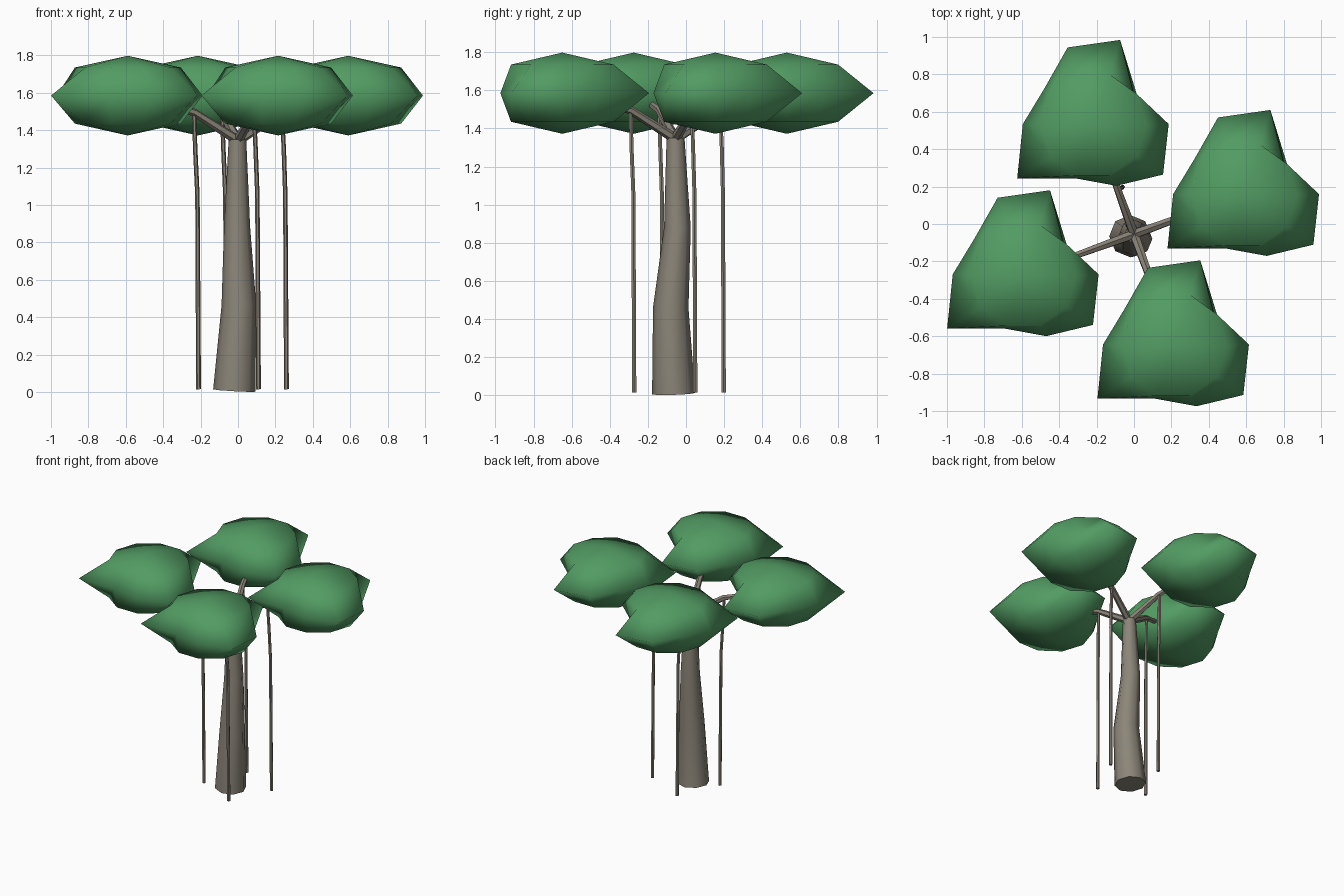
import bpy, bmesh
from math import cos, sin, pi, radians
from mathutils import Vector

if "Cube" in bpy.data.objects:
    bpy.data.objects.remove(bpy.data.objects["Cube"])


def material(name, rgb):
    m = bpy.data.materials.new(name)
    m.diffuse_color = (*rgb, 1)
    m.use_nodes = True
    m.node_tree.nodes["Principled BSDF"].inputs["Base Color"].default_value = m.diffuse_color
    return m


bark = material("bark", (0.26, 0.235, 0.19))
leaf = material("leaf", (0.085, 0.33, 0.125))


def loft(name, rings, mat, poles=None):
    """Skin a list of rings; end in flat caps, or in the two given poles."""
    bm = bmesh.new()
    loops = [[bm.verts.new(p) for p in r] for r in rings]
    n = len(loops[0])
    for a, b in zip(loops, loops[1:]):
        for i in range(n):
            j = (i + 1) % n
            bm.faces.new((a[i], a[j], b[j], b[i]))
    if poles:
        lo, hi = (bm.verts.new(p) for p in poles)
        for i in range(n):
            j = (i + 1) % n
            bm.faces.new((lo, loops[0][j], loops[0][i]))
            bm.faces.new((hi, loops[-1][i], loops[-1][j]))
    else:
        bm.faces.new(loops[0][::-1])
        bm.faces.new(loops[-1])
    bmesh.ops.recalc_face_normals(bm, faces=bm.faces)
    mesh = bpy.data.meshes.new(name)
    bm.to_mesh(mesh)
    bm.free()
    mesh.materials.append(mat)
    return add(name, mesh)


def add(name, mesh, loc=(0, 0, 0)):
    ob = bpy.data.objects.new(name, mesh)
    bpy.context.collection.objects.link(ob)
    ob.location = loc
    return ob


def smooth(ob, angle):
    bpy.ops.object.select_all(action='DESELECT')
    ob.select_set(True)
    bpy.context.view_layer.objects.active = ob
    bpy.ops.object.shade_smooth_by_angle(angle=radians(angle))


def tube(name, path, radii, sides, ref):
    pts = [Vector(p) for p in path]
    rings = []
    for k, p in enumerate(pts):
        t = (pts[min(k + 1, len(pts) - 1)] - pts[max(k - 1, 0)]).normalized()
        u = (Vector(ref) - t * t.dot(Vector(ref))).normalized()
        v = t.cross(u)
        rings.append([p + radii[k] * (u * cos(2 * pi * i / sides) + v * sin(2 * pi * i / sides))
                      for i in range(sides)])
    smooth(loft(name, rings, bark), 50)


# Gently bent, tapering trunk
tube("trunk",
     [(-0.02, -0.065, 0.008), (0.005, -0.08, 0.46), (-0.005, -0.045, 0.88), (-0.003, -0.055, 1.35)],
     [0.113, 0.093, 0.07, 0.047], 8, (1, 0, 0))

# Leaf clump: ten-sided ball with an irregular equator
equator = [(0.40, 0.005), (0.21, 0.175), (0.14, 0.455), (-0.14, 0.415), (-0.265, 0.195),
           (-0.38, 0.005), (-0.41, -0.285), (-0.10, -0.285), (0.12, -0.325), (0.37, -0.265)]
circle = [(0.283 * cos(pi * i / 5), 0.283 * sin(pi * i / 5)) for i in range(10)]
rings = [[(x, y, z) for x, y in r] for r, z in ((circle, -0.15), (equator, 0), (circle, 0.15))]
clump = None

# Four limbs, each with a branch, a hanging root and a leaf clump
for k in range(4):
    a = radians(20 + 90 * k)
    c, s = cos(a), sin(a)

    def at(r, z, dx=0, dy=0):
        return (c * r + dx, s * r - 0.055 + dy, z)

    tube(f"branch_{k + 1}", [at(0, 1.345), at(0.25, 1.495), at(0.37, 1.525)],
         [0.027, 0.021, 0.018], 6, (0.1, 0.1, 1))
    tube(f"hanging_root_{k + 1}",
         [at(0.25, 1.495), at(0.252, 1.3, 0.008, 0.006),
          at(0.25, 1.05, 0.018, 0.014), at(0.25, 0.015, 0.024, 0.018)],
         [0.011, 0.012, 0.012, 0.013], 6, (1, 0, 0))
    spot = (0.627 * c, 0.627 * s - 0.06, 1.585)
    if clump is None:
        clump = loft("leaf_clump_1", rings, leaf, [(0, 0, -0.213), (0, 0, 0.213)])
        smooth(clump, 80)
        clump.location = spot
    else:
        add(f"leaf_clump_{k + 1}", clump.data, spot)
